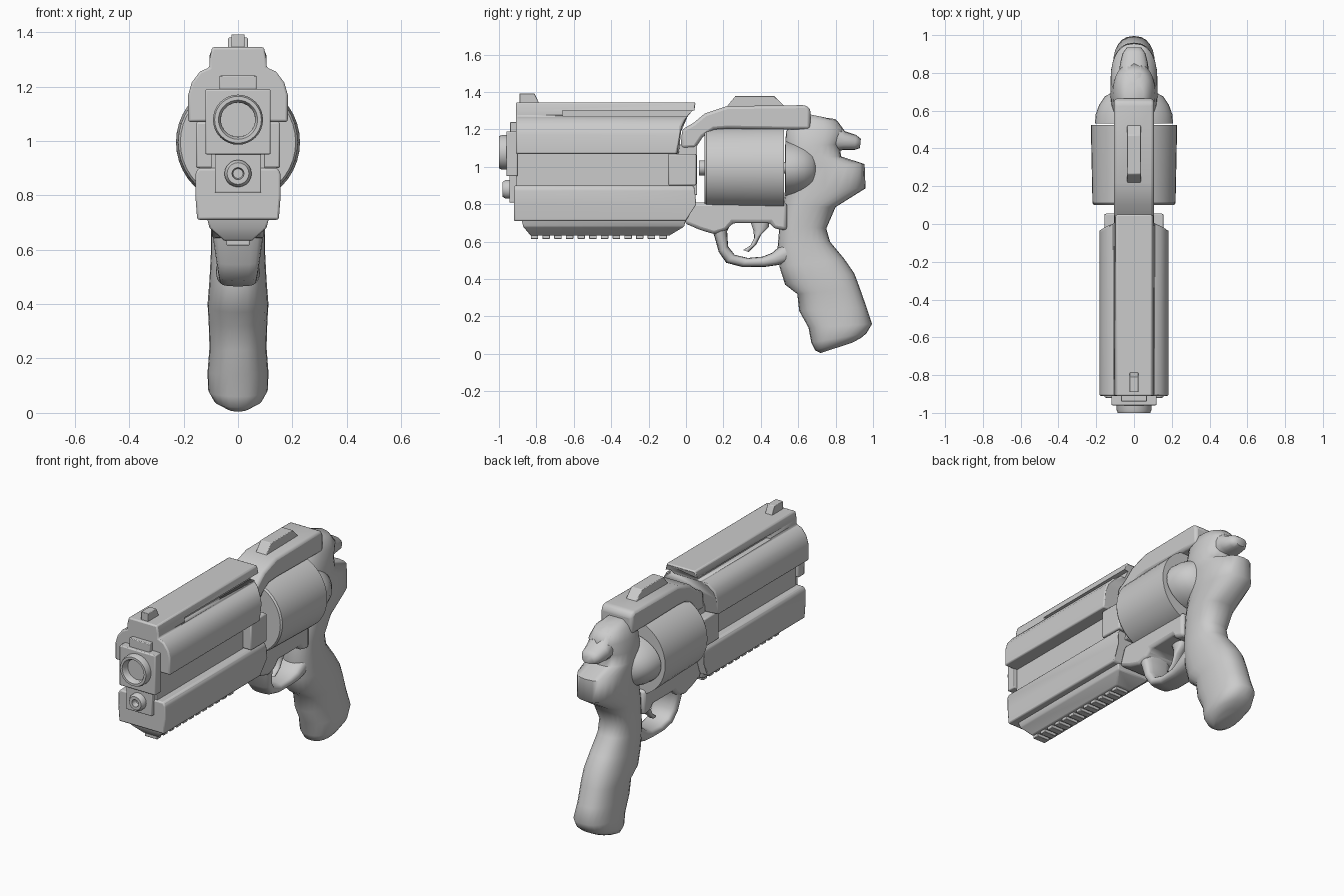
import bpy, bmesh, math

def finish(name, bm, bevel=0.0, angle=40, segments=2):
    bmesh.ops.remove_doubles(bm, verts=bm.verts, dist=1e-5)
    bmesh.ops.recalc_face_normals(bm, faces=bm.faces)
    me = bpy.data.meshes.new(name)
    bm.to_mesh(me)
    bm.free()
    ob = bpy.data.objects.new(name, me)
    bpy.context.collection.objects.link(ob)
    if bevel:
        m = ob.modifiers.new("Bevel", 'BEVEL')
        m.width, m.segments, m.limit_method = bevel, segments, 'ANGLE'
        m.angle_limit = math.radians(30)
    bpy.ops.object.select_all(action='DESELECT')
    ob.select_set(True)
    bpy.context.view_layer.objects.active = ob
    bpy.ops.object.shade_smooth_by_angle(angle=math.radians(angle))
    return ob

def skin(bm, rings, caps=True):
    n = len(rings[0])
    for a, b in zip(rings, rings[1:]):
        for i in range(n):
            j = (i + 1) % n
            bm.faces.new((a[i], a[j], b[j], b[i]))
    if caps:
        bm.faces.new(rings[0])
        bm.faces.new(rings[-1])

def plate(name, yz, w, bevel=0.01, x0=0.0):
    """Side outline extruded across x."""
    bm = bmesh.new()
    skin(bm, [[bm.verts.new((x0 + s * w, y, z)) for y, z in yz] for s in (-1, 1)])
    return finish(name, bm, bevel)

def bar(name, half, y0, bevel=0.008):
    """Mirrored cross-section (x, z, back y) run along y; y0 may be a function of z."""
    pts = half + [(-x, z, yb) for x, z, yb in reversed(half)]
    front = y0 if callable(y0) else (lambda z: y0)
    bm = bmesh.new()
    skin(bm, [[bm.verts.new((x, front(z), z)) for x, z, _ in pts],
              [bm.verts.new((x, yb, z)) for x, z, yb in pts]])
    return finish(name, bm, bevel)

def box(name, w, y0, y1, z0, z1, bevel=0.004, x0=0.0):
    return plate(name, [(y0, z0), (y1, z0), (y1, z1), (y0, z1)], w, bevel, x0)

def loft(name, sections, power=2.0, n=20, angle=60):
    """Each section joins a front and a back point with a rounded ring of half-width w."""
    bm, rings = bmesh.new(), []
    for yf, zf, yb, zb, w in sections:
        ring = []
        for i in range(n):
            a = 2 * math.pi * i / n
            c, s = math.cos(a), math.sin(a)
            t = 0.5 + 0.5 * math.copysign(abs(c) ** (2 / power), c)
            x = w * math.copysign(abs(s) ** (2 / power), s)
            ring.append(bm.verts.new((x, yf + (yb - yf) * t, zf + (zb - zf) * t)))
        rings.append(ring)
    skin(bm, rings)
    return finish(name, bm, 0, angle)

def lathe(name, profile, zc, n=32, sz=1.0):
    """Radius/y profile turned around an axis along y."""
    bm = bmesh.new()
    rings = [[bm.verts.new((r * math.cos(2 * math.pi * i / n), y,
                            zc + sz * r * math.sin(2 * math.pi * i / n)))
              for i in range(n)] for r, y in profile]
    skin(bm, rings)
    return finish(name, bm, 0, 35)

# Upper barrel shroud with top rail
shroud = bar("upper_shroud", [
    (0.095, 1.345, 0.05), (0.105, 1.30, 0.05), (0.105, 1.27, 0.01), (0.14, 1.255, -0.01),
    (0.17, 1.215, -0.03), (0.183, 1.17, -0.03), (0.183, 1.07, -0.05), (0.12, 1.07, -0.04)], -0.91)
# Long vents under the rail
for s in (-1, 1):
    cutter = box("vent_cutter", 0.04, -0.66, 0.1, 1.272, 1.302, 0, s * 0.115)
    m = shroud.modifiers.new("Vent", 'BOOLEAN')
    m.operation, m.object, m.solver = 'DIFFERENCE', cutter, 'EXACT'
    cutter.hide_render = True
    bpy.ops.object.select_all(action='DESELECT')
    bpy.context.view_layer.objects.active = shroud
    if s > 0:
        for mod in list(shroud.modifiers):
            if mod.type in {'BEVEL', 'BOOLEAN'}:
                bpy.ops.object.modifier_apply(modifier=mod.name)
for ob in [o for o in bpy.data.objects if o.name.startswith("vent_cutter")]:
    bpy.data.objects.remove(ob)

# Barrel core, lower shroud and joining block
box("barrel_core", 0.10, -0.91, 0.06, 0.85, 1.12)
bar("lower_shroud", [(0.10, 0.90, 0.04), (0.145, 0.90, 0.04), (0.157, 0.88, 0.05),
                     (0.157, 0.80, 0.06), (0.15, 0.71, 0.0), (0.08, 0.71, 0.0)], -0.92)
box("frame_joint", 0.155, -0.095, 0.055, 0.90, 1.07, 0.008)

# Muzzle end plates, muzzle and rod tip
box("muzzle_plate", 0.12, -0.96, -0.90, 0.95, 1.19, 0.006)
box("muzzle_plate_top", 0.068, -0.94, -0.90, 1.18, 1.24)
box("lower_plate", 0.085, -0.945, -0.90, 0.81, 0.955)
lathe("muzzle", [(0.01, -0.75), (0.062, -0.75), (0.063, -0.985), (0.072, -1.0),
                 (0.086, -1.0), (0.092, -0.985), (0.092, -0.93)], 1.078)
lathe("rod_tip", [(0.01, -0.93), (0.018, -0.945), (0.022, -0.98), (0.04, -0.98),
                  (0.05, -0.965), (0.05, -0.93)], 0.88, 20)

# Under rail with teeth
bm = bmesh.new()
skin(bm, [[bm.verts.new((x, y, z)) for x, y in ((-w, a), (w, a), (w, b), (-w, b))]
          for z, w, a, b in ((0.72, 0.115, -0.88, 0.0), (0.68, 0.105, -0.87, -0.01),
                             (0.632, 0.05, -0.83, -0.09))])
finish("under_rail", bm, 0.006)
for i in range(12):
    y = -0.83 + i * 0.0625
    box("rail_tooth", 0.042, y, y + 0.04, 0.615, 0.65, 0.003)

# Sights
plate("front_sight", [(-0.89, 1.33), (-0.89, 1.392), (-0.81, 1.392), (-0.78, 1.33)], 0.024, 0.003)
plate("rear_sight", [(0.20, 1.30), (0.265, 1.38), (0.47, 1.38), (0.53, 1.32)], 0.036, 0.004)

# Top strap over the cylinder
plate("top_strap", [(-0.03, 1.10), (-0.02, 1.20), (0.04, 1.235), (0.10, 1.285), (0.22, 1.325),
                    (0.64, 1.33), (0.665, 1.31), (0.665, 1.20), (0.53, 1.20), (0.22, 1.205),
                    (0.15, 1.20), (0.09, 1.16), (0.05, 1.10)], 0.105, 0.025)

# Cylinder and recoil shield
lathe("cylinder", [(0.04, 0.07), (0.04, 0.10), (0.212, 0.10), (0.22, 0.11), (0.228, 0.50),
                   (0.228, 0.524), (0.03, 0.524), (0.03, 0.55)], 0.995, 40)
lathe("recoil_shield", [(0.05, 0.532), (0.207, 0.532), (0.203, 0.58), (0.185, 0.63),
                        (0.155, 0.675), (0.11, 0.70), (0.02, 0.71)], 0.99, 32, 0.72)

# Lower frame below the cylinder
plate("lower_frame", [(-0.01, 0.70), (0.03, 0.81), (0.54, 0.81), (0.54, 0.66), (0.47, 0.67),
                      (0.45, 0.70), (0.25, 0.70), (0.215, 0.66), (0.15, 0.64), (0.07, 0.665)],
      0.10, 0.02)

# Trigger guard and trigger
loft("trigger_guard", [
    (0.12, 0.70, 0.25, 0.72, 0.10), (0.15, 0.635, 0.22, 0.655, 0.092),
    (0.175, 0.545, 0.225, 0.575, 0.08), (0.215, 0.487, 0.26, 0.53, 0.072),
    (0.30, 0.465, 0.33, 0.513, 0.068), (0.42, 0.465, 0.41, 0.52, 0.07),
    (0.49, 0.475, 0.46, 0.54, 0.08), (0.56, 0.49, 0.53, 0.60, 0.08)], 3.0, 16)
loft("trigger", [(0.34, 0.72, 0.44, 0.72, 0.03), (0.36, 0.66, 0.445, 0.68, 0.03),
                 (0.365, 0.62, 0.40, 0.635, 0.028), (0.345, 0.58, 0.375, 0.585, 0.026),
                 (0.305, 0.555, 0.335, 0.545, 0.022)], 2.5, 12)

# Rear frame flowing into the contoured grip
loft("frame_and_grip", [
    (0.64, 1.285, 0.74, 1.265, 0.05), (0.58, 1.25, 0.81, 1.245, 0.085),
    (0.535, 1.19, 0.85, 1.19, 0.11), (0.53, 1.11, 0.82, 1.12, 0.12),
    (0.53, 1.05, 0.83, 1.055, 0.125), (0.53, 0.99, 0.955, 1.015, 0.125),
    (0.53, 0.88, 0.96, 0.885, 0.125), (0.52, 0.79, 0.80, 0.785, 0.115),
    (0.50, 0.69, 0.75, 0.67, 0.10), (0.49, 0.57, 0.77, 0.60, 0.10),
    (0.50, 0.465, 0.845, 0.51, 0.105), (0.53, 0.37, 0.90, 0.43, 0.112),
    (0.595, 0.32, 0.93, 0.35, 0.108), (0.605, 0.23, 0.965, 0.25, 0.105),
    (0.655, 0.14, 0.995, 0.16, 0.112), (0.67, 0.06, 0.965, 0.11, 0.11),
    (0.69, 0.02, 0.935, 0.085, 0.09), (0.72, 0.005, 0.89, 0.06, 0.05)], 2.4, 24)

# Hammer with curled spur
loft("hammer", [(0.70, 1.27, 0.72, 1.06, 0.075), (0.80, 1.255, 0.78, 1.08, 0.078),
                (0.85, 1.19, 0.84, 1.09, 0.075), (0.91, 1.17, 0.90, 1.09, 0.06),
                (0.935, 1.15, 0.93, 1.10, 0.04)], 2.4, 16)
